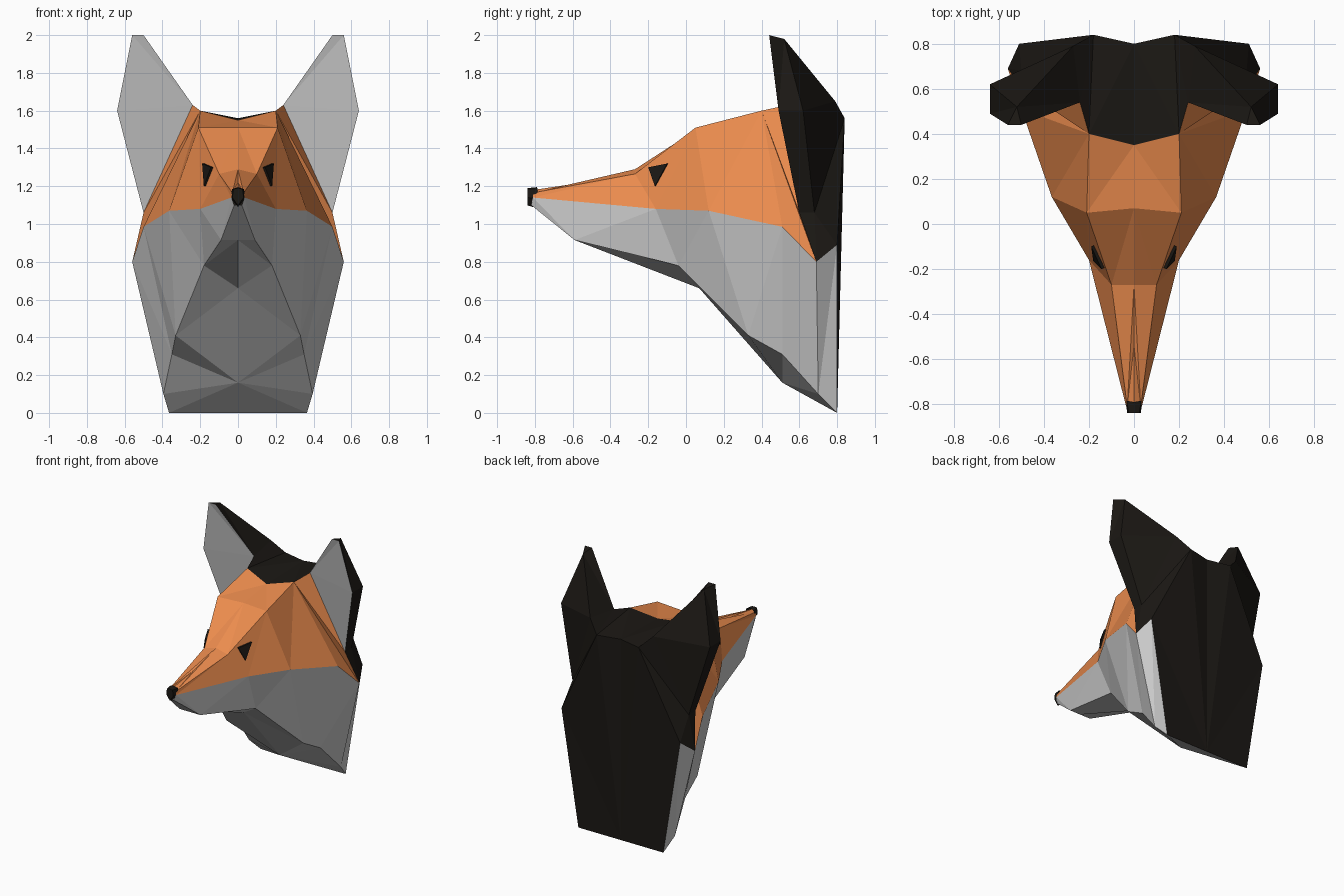
import bpy
import bmesh
from mathutils import Vector

if "Cube" in bpy.data.objects:
    bpy.data.objects.remove(bpy.data.objects["Cube"])


def material(name, rgb):
    m = bpy.data.materials.new(name)
    m.diffuse_color = (*rgb, 1)
    m.use_nodes = True
    m.node_tree.nodes["Principled BSDF"].inputs["Base Color"].default_value = m.diffuse_color
    return m


ORANGE = material("orange fur", (0.83, 0.26, 0.075))
BLACK = material("dark fur", (0.011, 0.009, 0.007))


def strip(a, b):
    """Triangles between two rails of equal length; repeated points make fans."""
    tris = []
    for i in range(len(a) - 1):
        tris += [(a[i], a[i + 1], b[i]), (a[i + 1], b[i + 1], b[i])]
    return [t for t in tris if len(set(t)) == 3]


def part(name, tris, inside, mat=None):
    """Mirrored flat-faced part with faces turned away from an inside point."""
    bm = bmesh.new()
    verts = {}
    for t in tris:
        for p in t:
            if p not in verts:
                verts[p] = bm.verts.new(p)
        f = bm.faces.new([verts[p] for p in t])
        f.normal_update()
        if f.normal.dot(f.calc_center_median() - Vector(inside)) < 0:
            f.normal_flip()
    me = bpy.data.meshes.new(name)
    bm.to_mesh(me)
    bm.free()
    ob = bpy.data.objects.new(name, me)
    bpy.context.collection.objects.link(ob)
    if mat:
        me.materials.append(mat)
    mod = ob.modifiers.new("mirror", 'MIRROR')
    mod.use_clip = False
    mod.merge_threshold = 0.002
    return ob


CORE = (0, 0.3, 1.0)

# Rails of the head from nose to back, right half
ridge = [(0, -0.81, 1.18), (0, -0.54, 1.22), (0, -0.27, 1.29), (0, 0.07, 1.51), (0, 0.35, 1.55)]
brow = [(0.03, -0.81, 1.165), (0.1, -0.27, 1.265), (0.21, 0.05, 1.51), (0.2, 0.4, 1.6)]
cheek = [(0.035, -0.81, 1.14), (0.2, -0.16, 1.08), (0.365, 0.12, 1.07), (0.5, 0.51, 0.985), (0.56, 0.69, 0.8)]
jaw = [(0.02, -0.82, 1.1), (0.09, -0.59, 0.915), (0.18, -0.04, 0.78), (0.33, 0.33, 0.41),
       (0.35, 0.51, 0.31), (0.395, 0.7, 0.1), (0.365, 0.8, 0)]
throat = [(0, -0.82, 1.1), (0, -0.59, 0.915), (0, 0.07, 0.66), (0, 0.51, 0.16), (0, 0.8, 0)]

# Points shared by ears and back of head
ear_in, ear_low = (0.24, 0.54, 1.63), (0.5, 0.6, 1.06)
ear_back, low_back = (0.27, 0.79, 1.65), (0.5, 0.68, 1.06)
tip_in, tip_out, tip_back = (0.5, 0.44, 2), (0.56, 0.44, 2), (0.52, 0.52, 1.98)
out_f, out_b = (0.64, 0.49, 1.6), (0.64, 0.62, 1.6)
crown, crown_mid = (0.18, 0.84, 1.56), (0, 0.8, 1.56)
neck_side = (0.51, 0.8, 0.89)

# Orange upper face
c, b, s, j, t = ridge, brow, cheek, jaw, throat
face = strip(c, [b[0], b[0], b[1], b[2], b[3]])
face += [(s[0], s[1], b[1]), (s[0], b[1], b[0]), (s[1], b[2], b[1]), (s[1], s[2], b[2]),
         (s[2], b[3], b[2]), (s[2], s[3], b[3]), (s[3], s[4], b[3]),
         (b[3], s[4], ear_low), (b[3], ear_low, ear_in)]
part("upper_face", face, CORE, ORANGE)

# Grey muzzle sides, cheeks and throat
lower = [(s[0], s[1], j[1]), (s[0], j[1], j[0]), (s[1], j[2], j[1]), (s[1], s[2], j[2]),
         (s[2], j[3], j[2]), (s[2], s[3], j[3]), (s[3], j[4], j[3]), (s[3], s[4], j[4]),
         (s[4], j[5], j[4]), (s[4], neck_side, j[5]), (neck_side, j[6], j[5])]
lower += strip(j, [t[0], t[1], t[2], t[3], t[3], t[3], t[4]])
part("jaw_and_throat", lower, CORE)

# Dark back of the head and neck
back = [(c[4], b[3], crown_mid), (b[3], crown, crown_mid), (b[3], ear_in, crown),
        (ear_in, ear_back, crown), (crown_mid, crown, t[4]), (crown, neck_side, t[4]),
        (neck_side, j[6], t[4]), (crown, ear_back, low_back), (crown, low_back, neck_side),
        (low_back, cheek[4], neck_side)]
part("back_of_head", back, CORE, BLACK)

# Ears: dark shell, grey inner face
EAR = (0.45, 0.6, 1.6)
shell = strip([tip_out, out_f, ear_low, cheek[4]], [tip_back, out_b, low_back, cheek[4]])
shell += strip([tip_in, ear_in], [tip_back, ear_back])
shell += [(tip_in, tip_out, tip_back), (tip_back, out_b, ear_back), (out_b, low_back, ear_back)]
part("ear_shells", shell, EAR, BLACK)
part("inner_ears", [(ear_in, tip_in, tip_out), (ear_in, tip_out, out_f), (ear_in, out_f, ear_low)], EAR)

# Eyes: thin triangular wedges on the side of the brow
outer = [(0.144, -0.2, 1.3), (0.19, -0.1, 1.32), (0.181, -0.165, 1.2)]
inner = [(x - 0.035, y + 0.015, z) for x, y, z in outer]
part("eyes", [tuple(outer)] + strip(outer + outer[:1], inner + inner[:1]), (0.13, -0.14, 1.275), BLACK)

# Nose: small faceted block
nose_f = [(0, -0.838, 1.19), (0.024, -0.838, 1.185), (0.03, -0.838, 1.14), (0, -0.838, 1.098)]
nose_b = [(0, -0.79, 1.195), (0.032, -0.785, 1.185), (0.037, -0.79, 1.135), (0, -0.81, 1.09)]
nose = strip(nose_f, nose_b) + [tuple(nose_f[:3]), (nose_f[0], nose_f[2], nose_f[3])]
part("nose", nose, (0, -0.8, 1.14), BLACK)
